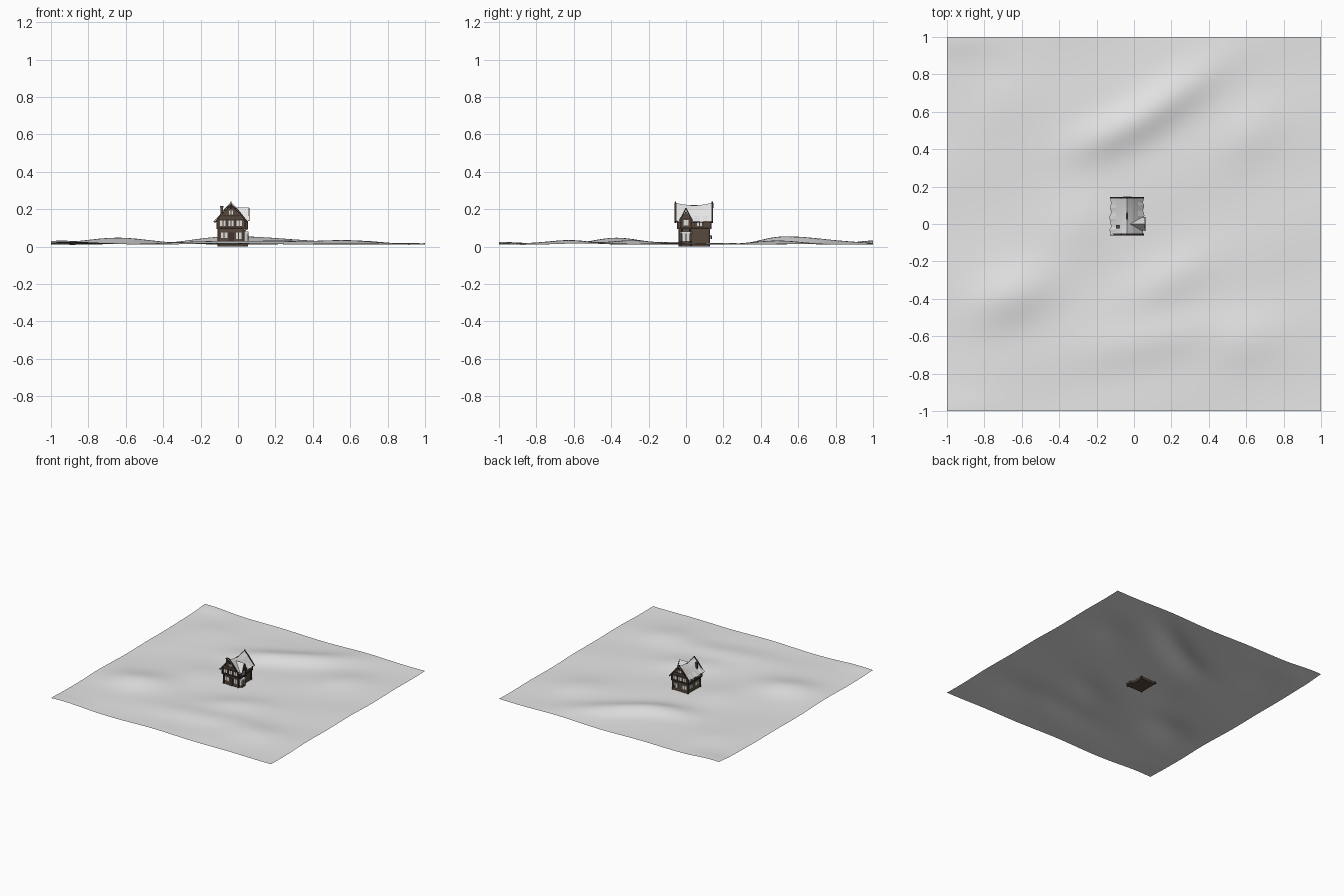
import bpy, bmesh, math, random
from mathutils import Vector

if "Cube" in bpy.data.objects:
    bpy.data.objects.remove(bpy.data.objects["Cube"])
random.seed(4)

def material(name, rgb):
    m = bpy.data.materials.new(name)
    m.diffuse_color = (*rgb, 1)
    m.use_nodes = True
    m.node_tree.nodes["Principled BSDF"].inputs["Base Color"].default_value = m.diffuse_color
    return m

SNOW = material("pale grey", (0.8, 0.8, 0.8))
WALL = material("brown wall", (0.095, 0.066, 0.047))
TIMBER = material("dark timber", (0.05, 0.036, 0.028))
PANE = material("light panel", (0.75, 0.74, 0.7))

def finish(name, bm, mat):
    bmesh.ops.recalc_face_normals(bm, faces=bm.faces)
    me = bpy.data.meshes.new(name)
    bm.to_mesh(me)
    bm.free()
    ob = bpy.data.objects.new(name, me)
    bpy.context.collection.objects.link(ob)
    me.materials.append(mat)
    return ob

def boxes(name, mat, specs):
    """Each spec is x0, x1, y0, y1, z0, z1."""
    bm = bmesh.new()
    for x0, x1, y0, y1, z0, z1 in specs:
        vs = bmesh.ops.create_cube(bm, size=1)["verts"]
        for v in vs:
            v.co = Vector((x0 + (v.co.x + .5) * (x1 - x0),
                           y0 + (v.co.y + .5) * (y1 - y0),
                           z0 + (v.co.z + .5) * (z1 - z0)))
    return finish(name, bm, mat)

def prism(name, mat, profile, axis, a, b):
    """Extrude a profile (u, z) along axis from a to b."""
    bm = bmesh.new()
    put = (lambda u, z, t: (t, u, z)) if axis == "x" else (lambda u, z, t: (u, t, z))
    ends = [[bm.verts.new(put(u, z, t)) for u, z in profile] for t in (a, b)]
    for e in ends:
        bm.faces.new(e)
    n = len(profile)
    for i in range(n):
        j = (i + 1) % n
        bm.faces.new((ends[0][i], ends[0][j], ends[1][j], ends[1][i]))
    return finish(name, bm, mat)

def beam(bm, p, q, w):
    p, q = Vector(p), Vector(q)
    rot = (q - p).to_track_quat('Z', 'Y')
    for v in bmesh.ops.create_cube(bm, size=1)["verts"]:
        v.co = (p + q) / 2 + rot @ Vector((v.co.x * w, v.co.y * w, v.co.z * (q - p).length))

# Rolling ground: centre x, y, height, long radius, short radius, angle
HILLS = [(-.65, -.38, .037, .24, .15, .4), (.12, .62, .036, .36, .11, .6),
         (-.18, .48, .018, .22, .1, .4), (.1, -.62, .02, .4, .13, .2),
         (.6, -.62, .016, .2, .14, .3), (.18, -.3, .016, .25, .12, .5),
         (.62, .5, .014, .2, .14, .7), (-.7, .65, .012, .25, .16, .5),
         (-.3, 0, .01, .15, .2, 0), (-.95, 1, .015, .2, .1, 0), (-.9, -1, .01, .2, .1, 0)]

def ground_z(x, y):
    z = .014 + .0025 * math.sin(9 * x + 4 * y) + .002 * math.sin(11 * y - 5 * x)
    for cx, cy, h, a, b, t in HILLS:
        u = (x - cx) * math.cos(t) + (y - cy) * math.sin(t)
        v = (y - cy) * math.cos(t) - (x - cx) * math.sin(t)
        z += h * math.exp(-(u / a) ** 2 - (v / b) ** 2)
    return z

bm = bmesh.new()
bmesh.ops.create_grid(bm, x_segments=70, y_segments=70, size=1)
for v in bm.verts:
    v.co.z = ground_z(v.co.x, v.co.y)
ground = finish("ground", bm, SNOW)
for p in ground.data.polygons:
    p.use_smooth = True

# House body: ground floor and overhanging upper floor with gables
CX = -.037
X0, X1, Y0, Y1 = -.104, .03, -.036, .124
boxes("ground_floor", WALL, [(X0, X1, Y0, Y1, 0, .1)])
U0, U1, V0, V1 = X0 - .006, X1 + .006, Y0 - .008, Y1 + .008
prism("upper_floor", WALL, [(U0, .095), (U1, .095), (U1, .145), (CX, .222), (U0, .145)], "y", V0, V1)

# Sagging roof with uneven eaves
bm = bmesh.new()
rows = []
N = 14
for i in range(N + 1):
    y = -.06 + .205 * i / N
    lift = .014 * (2 * i / N - 1) ** 2
    row = []
    for k, (d, z) in enumerate([(-.09, .13), (-.058, .162), (-.028, .196), (0, .221),
                                (.028, .196), (.058, .162), (.088, .13)]):
        j = random.uniform(-.005, .005) if k in (0, 6) else 0
        row.append(bm.verts.new((CX + d + j, y, z + lift * (1 - abs(d) / .12) + abs(j) * .8)))
    rows.append(row)
for a, b in zip(rows, rows[1:]):
    for k in range(6):
        bm.faces.new((a[k], a[k + 1], b[k + 1], b[k]))
roof = finish("roof", bm, SNOW)
mod = roof.modifiers.new("thickness", 'SOLIDIFY')
mod.thickness = .005

# Barge boards, ridge ends and gable timbers at both ends
bm = bmesh.new()
for y in (-.056, .141):
    for s in (-1, 1):
        beam(bm, (CX + s * .087, y, .13), (CX + s * .028, y, .203), .009)
        beam(bm, (CX + s * .028, y, .203), (CX, y, .23), .009)
    beam(bm, (CX, y, .2), (CX, y, .24), .007)
for y in (V0, V1):
    beam(bm, (CX - .045, y, .165), (CX + .045, y, .165), .007)
    beam(bm, (U0, y, .1), (U1, y, .1), .01)
    beam(bm, (U0, y, .143), (U1, y, .143), .007)
    for x in (U0, U1):
        beam(bm, (x, y, .095), (x, y, .145), .009)
    for d in (-.022, .022):
        beam(bm, (CX + d, y, .1), (CX + d, y, .143), .006)
for x in (X0, X1):
    for y in (Y0, Y1):
        beam(bm, (x, y, 0), (x, y, .1), .01)
for x in (U0, U1):
    beam(bm, (x, V0, .1), (x, V1, .1), .01)
    for y in (.0, .045, .09):
        beam(bm, (x, y, .1), (x, y, .14), .006)
finish("timber_frame", bm, TIMBER)

# Light window panels on gable ends and long sides
t = .002
panes = []
for a, b in ((V0 - t, V0 + t), (V1 - t, V1 + t)):
    panes += [(CX + d - .014, CX + d + .014, a, b, .11, .138) for d in (-.044, 0, .044)]
    panes += [(CX - .01, CX + .01, a, b, .172, .192)]
for a, b in ((Y0 - t, Y0 + t), (Y1 - t, Y1 + t)):
    panes += [(CX - .055, CX - .02, a, b, .045, .075), (CX + .025, CX + .055, a, b, .04, .075)]
panes += [(U0 - t, U0 + t, y, y + .028, .11, .135) for y in (-.03, .055, .095)]
panes += [(X0 - t, X0 + t, y, y + .035, .045, .075) for y in (-.01, .065)]
panes += [(U1 - t, U1 + t, .06, .085, .11, .135)]
boxes("window_panels", PANE, panes)
boxes("window_bars", TIMBER, [((x0 + x1) / 2 - .0022, (x0 + x1) / 2 + .0022,
      (y0 + y1) / 2 - .0022, (y0 + y1) / 2 + .0022, z0, z1) for x0, x1, y0, y1, z0, z1 in panes])
boxes("front_door", TIMBER, [(CX - .013, CX + .016, Y0 - .004, Y0 + .004, .01, .075)])

# Side dormer with its own gable roof
prism("dormer_wall", WALL, [(-.025, .095), (.025, .095), (.025, .15), (0, .19), (-.025, .15)], "x", 0, .05)
prism("dormer_roof", SNOW, [(-.036, .136), (0, .203), (.034, .136), (.034, .142), (0, .209), (-.036, .142)],
      "x", -.02, .06)
bm = bmesh.new()
for s in (-1, 1):
    beam(bm, (.058, s * .034, .138), (.058, 0, .205), .006)
    beam(bm, (.05, s * .025, .09), (.05, s * .025, .15), .007)
    beam(bm, (.03, s * .022, .075), (.05, s * .022, .1), .006)
beam(bm, (.05, -.027, .1), (.05, .027, .1), .008)
beam(bm, (.05, -.025, .15), (.05, .025, .15), .006)
finish("dormer_timbers", bm, TIMBER)
boxes("dormer_window", PANE, [(.049, .052, -.014, -.001, .112, .142), (.049, .052, .001, .014, .112, .142)])

# Bay window below the dormer
bay = [(-.031, .028), (-.022, .052), (.02, .052), (.028, .028)]
def bay_solid(name, mat, z0, z1, grow):
    bm = bmesh.new()
    pts = [(y * grow, .028 + (x - .028) * grow) for y, x in bay]
    f = bm.faces.new([bm.verts.new((x, y, z0)) for y, x in pts])
    g = bmesh.ops.extrude_face_region(bm, geom=[f])["geom"]
    for v in g:
        if isinstance(v, bmesh.types.BMVert):
            v.co.z = z1
    finish(name, bm, mat)
bay_solid("bay_base", WALL, 0, .03, 1.04)
bay_solid("bay_glazing", PANE, .03, .07, 1)
bay_solid("bay_roof", SNOW, .07, .08, 1.15)
boxes("bay_posts", TIMBER, [(x - .002, x + .003, y - .002, y + .002, .02, .072)
                            for y, x in ((-.022, .052), (0, .052), (.02, .052))])

# Chimney and a small side bracket lamp
boxes("chimney", WALL, [(-.094, -.079, -.023, -.008, .14, .212), (-.096, -.077, -.025, -.006, .21, .217)])
boxes("rear_bracket", TIMBER, [(.012, .018, .12, .138, .055, .059), (.012, .018, .132, .138, .04, .056)])
